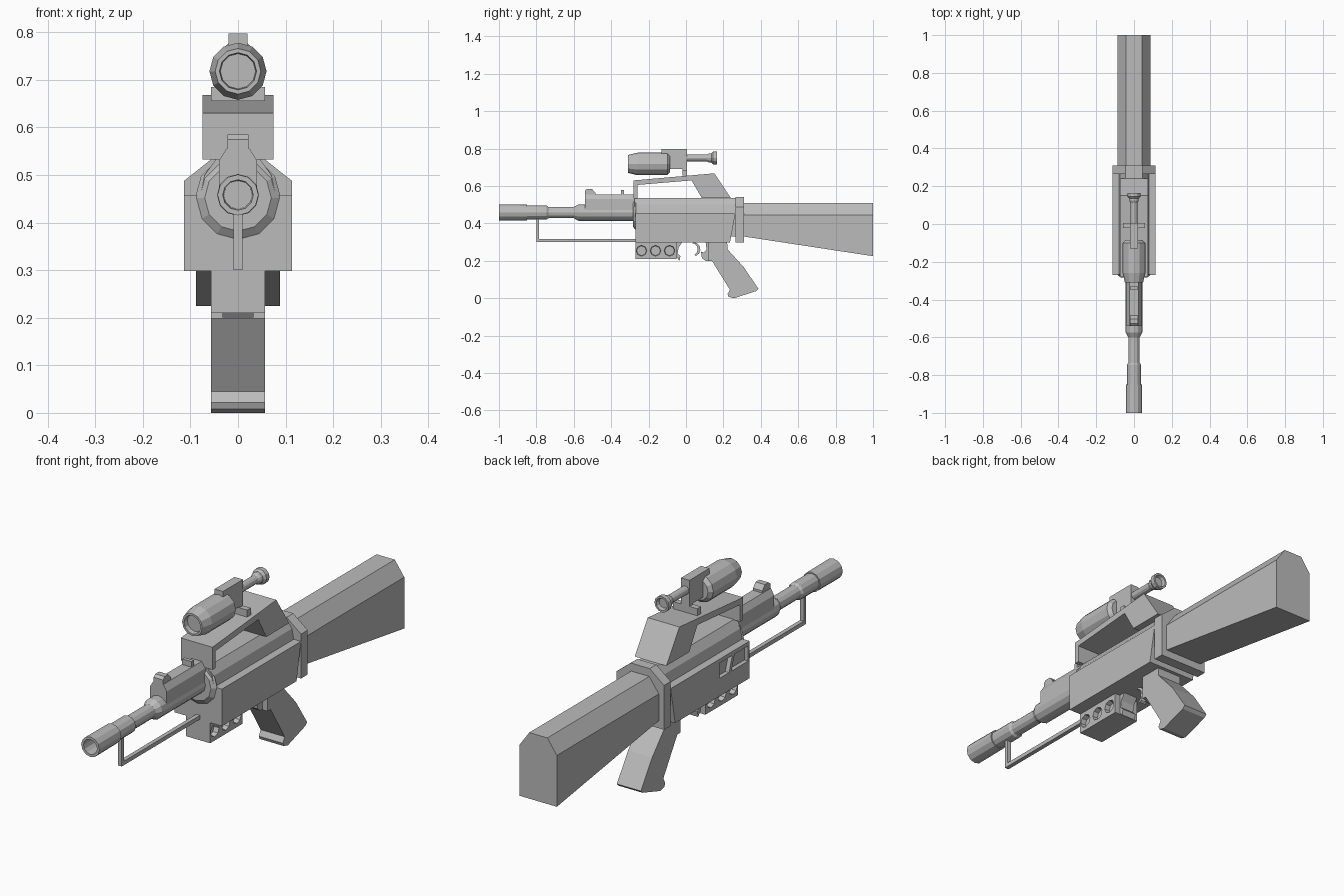
import bpy, bmesh, math

if "Cube" in bpy.data.objects:
    bpy.data.objects.remove(bpy.data.objects["Cube"], do_unlink=True)

grey = bpy.data.materials.new("plain_grey")
grey.use_nodes = True
grey.diffuse_color = (0.5, 0.5, 0.5, 1)
grey.node_tree.nodes["Principled BSDF"].inputs["Base Color"].default_value = (0.5, 0.5, 0.5, 1)

AXIS = 0.458    # barrel height
SCOPE = 0.718   # scope height


def finish(name, bm):
    bmesh.ops.recalc_face_normals(bm, faces=bm.faces)
    mesh = bpy.data.meshes.new(name)
    bm.to_mesh(mesh)
    bm.free()
    mesh.materials.append(grey)
    obj = bpy.data.objects.new(name, mesh)
    bpy.context.scene.collection.objects.link(obj)
    return obj


def loft(name, rings):
    """Join closed rings of points and cap both ends."""
    bm = bmesh.new()
    loops = [[bm.verts.new(p) for p in ring] for ring in rings]
    n = len(loops[0])
    for a, b in zip(loops, loops[1:]):
        for i in range(n):
            bm.faces.new((a[i], a[(i + 1) % n], b[(i + 1) % n], b[i]))
    bm.faces.new(loops[0])
    bm.faces.new(loops[-1])
    return finish(name, bm)


def side_plate(name, outline, x0, x1=None):
    """Side outline (y, z) extruded across x."""
    x1 = -x0 if x1 is None else x1
    return loft(name, [[(x, y, z) for y, z in outline] for x in (x0, x1)])


def box(name, x, y0, y1, z0, z1):
    return side_plate(name, [(y0, z0), (y1, z0), (y1, z1), (y0, z1)], x)


def mirrored(half):
    return half + [(-x, z) for x, z in reversed(half)]


def front_profile(name, half, y0, y1):
    """Right half of a cross-section (x, z), mirrored and run along y."""
    return loft(name, [[(x, y, z) for x, z in mirrored(half)] for y in (y0, y1)])


def turned(name, profile, z, sides=12):
    """Profile (y, radius) turned about a lengthwise axis."""
    angles = [math.tau * i / sides for i in range(sides)]
    return loft(name, [[(r * math.cos(a), y, z + r * math.sin(a)) for a in angles]
                       for y, r in profile])


def cut(target, cutter):
    cutter.hide_render = True
    cutter.display_type = 'WIRE'
    cutter.hide_set(True)
    mod = target.modifiers.new(cutter.name, 'BOOLEAN')
    mod.operation = 'DIFFERENCE'
    mod.solver = 'EXACT'
    mod.object = cutter


# Receiver with two recessed windows on the right side
receiver = side_plate("receiver", [(-.27, .298), (.235, .298), (.265, .457), (-.27, .457)], .113)
cut(receiver, side_plate("front_window_cutter",
                         [(-.26, .375), (-.147, .375), (-.168, .44), (-.26, .44)], -.15, -.095))
cut(receiver, side_plate("rear_window_cutter",
                         [(-.13, .375), (-.065, .375), (-.065, .44), (-.152, .44)], -.15, -.095))
front_profile("upper_receiver", [(.08, .45), (.07, .5), (.045, .535)], -.275, .267)
box("receiver_core", .07, .2, .267, .33, .455)
turned("barrel_seat", [(-.268, .09), (-.283, .07)], .452)
front_profile("collar", [(.113, .298), (.113, .488), (.045, .542)], .265, .31)

# Stock tapering down towards the butt
loft("stock", [[(x, y, z) for x, z in mirrored([(.088, low), (.088, .445), (.043, .508)])]
               for y, low in ((.31, .33), (1, .225))])

# Barrel with hollow muzzle
turned("barrel", [(-.93, .03), (-1, .032), (-1, .043), (-.85, .042), (-.85, .037), (-.745, .037),
                  (-.735, .03), (-.6, .03), (-.575, .044), (-.26, .044)], AXIS)

# Rail and sights on the barrel
front_profile("barrel_rail", [(.04, .47), (.04, .53), (.024, .556)], -.54, -.27)
side_plate("front_sight", [(-.54, .55), (-.54, .575), (-.528, .585), (-.503, .585),
                           (-.485, .565), (-.485, .55)], .022)
box("rear_sight", .022, -.347, -.331, .55, .58)

# Rod frame below the barrel
box("frame_post", .009, -.8, -.785, .3, .44)
box("frame_rod", .009, -.8, -.26, .3, .317)

# Carry handle with open side
side_plate("carry_handle", [(-.28, .533), (-.28, .63), (.152, .668), (.24, .535), (.085, .535),
                            (.03, .63), (-.26, .606), (-.26, .533)], .075)

# Scope on its mount
turned("scope_body", [(-.29, .037), (-.31, .039), (-.31, .048), (-.26, .06), (-.1, .06), (-.085, .045)], SCOPE)
box("scope_block", .02, -.13, .005, .69, .797)
box("scope_foot", .057, -.02, .005, .655, .685)
box("scope_stem", .02, -.02, .005, .68, .7)
turned("eyepiece", [(0, .018), (.11, .018), (.125, .025), (.135, .025), (.145, .034), (.165, .034),
                    (.165, .026), (.15, .022)], .75)

# Lower block with three round recesses on each side
block = box("lower_block", .057, -.27, -.05, .21, .3)
for i in range(3):
    for side, s in (("left", 1), ("right", -1)):
        y = -.238 + .075 * i
        rings = [[(s * x, y + r * math.cos(k * math.pi / 4), .254 + r * math.sin(k * math.pi / 4))
                  for k in range(8)] for x, r in ((.07, .03), (.035, .026))]
        cut(block, loft(f"{side}_recess_cutter_{i + 1}", rings))

# Trigger and open guard
side_plate("guard_front", [(-.055, .3), (-.02, .3), (-.04, .27), (-.045, .24), (-.03, .225),
                           (-.035, .2), (-.055, .225)], .033)
side_plate("guard_rear", [(.13, .3), (.105, .3), (.11, .26), (.095, .245), (.08, .25),
                          (.085, .215), (.105, .2), (.13, .2)], .033)
arc = [math.radians(a) for a in range(-70, 91, 32)]
side_plate("trigger", [(.04 + .037 * math.cos(a), .262 + .038 * math.sin(a)) for a in arc] +
           [(.036 + .026 * math.cos(a), .262 + .032 * math.sin(a)) for a in reversed(arc)], .014)

# Pistol grip
side_plate("grip", [(.12, .3), (.22, .3), (.222, .262), (.31, .165), (.387, .05), (.375, .038),
                    (.255, 0), (.228, .008), (.222, .022), (.235, .045), (.14, .198), (.12, .198)], .057)
